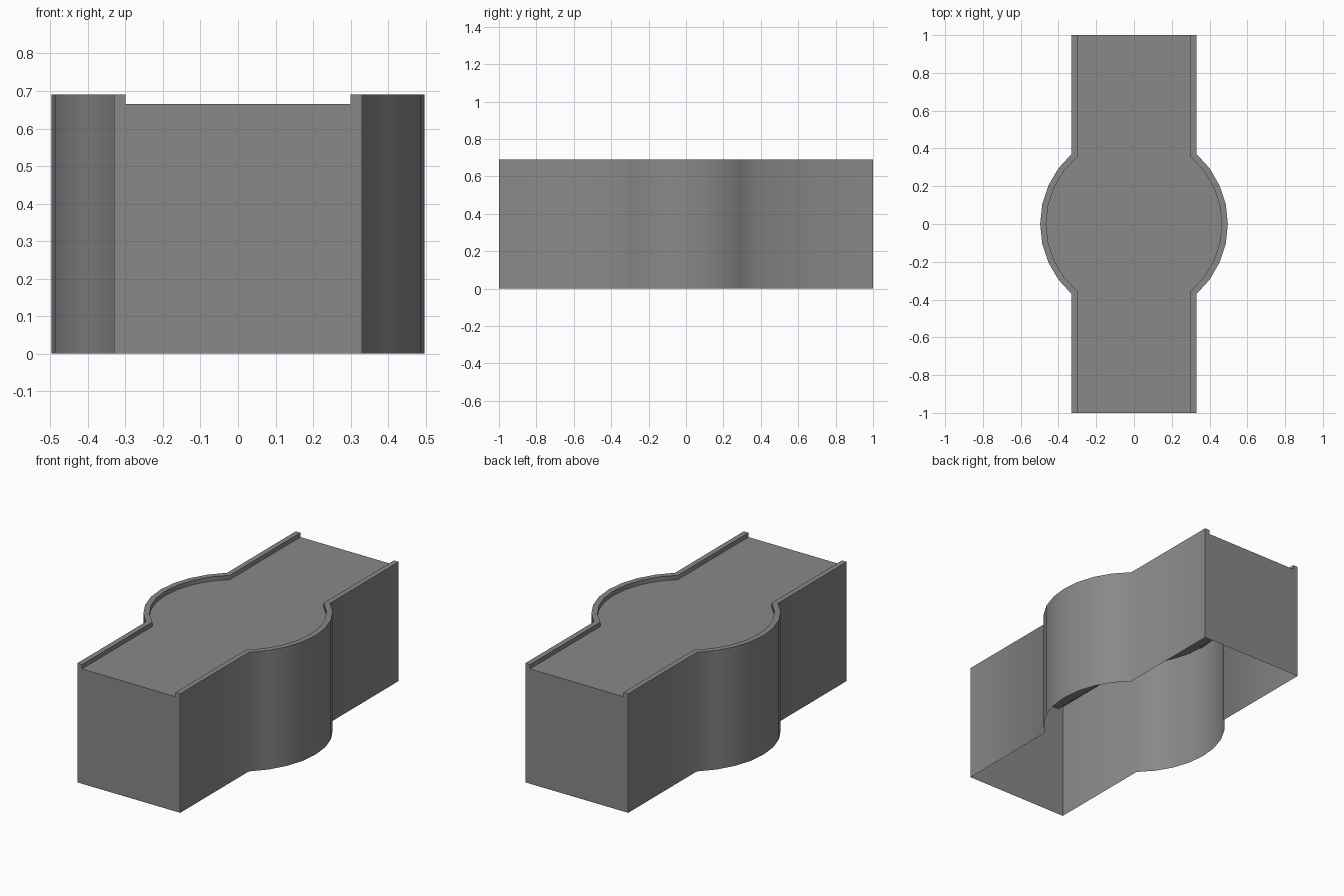
import bpy, bmesh
from math import acos, sin, cos, radians

if "Cube" in bpy.data.objects:
    bpy.data.objects.remove(bpy.data.objects["Cube"])

TOP, DECK = 0.69, 0.665     # rim height, deck height
SEGS = 8                    # flats in each round bulge


def side_path(half_width, radius):
    """Right-hand edge in plan: straight, arc bulge, straight."""
    end = acos(half_width / radius)
    arc = [-end + 2 * end * i / SEGS for i in range(SEGS + 1)]
    return ([(half_width, -1.0)]
            + [(radius * cos(a), radius * sin(a)) for a in arc]
            + [(half_width, 1.0)])


outer = side_path(0.33, 0.497)
inner = side_path(0.30, 0.465)

# Loft one cross-section (wall, rim, deck, rim, wall) along the length; underside stays open
bm = bmesh.new()
sections = []
for (ox, oy), (ix, iy) in zip(outer, inner):
    right = [(ox, oy, 0), (ox, oy, TOP), (ix, iy, TOP), (ix, iy, DECK)]
    left = [(-x, y, z) for x, y, z in reversed(right)]
    sections.append([bm.verts.new(p) for p in right + left])

for s, t in zip(sections, sections[1:]):
    for k in range(len(s) - 1):
        bm.faces.new((s[k], t[k], t[k + 1], s[k + 1]))

# Flat end walls
bm.faces.new(sections[0])
bm.faces.new(sections[-1][::-1])

mesh = bpy.data.meshes.new("bulged_platform")
bm.to_mesh(mesh)
bm.free()
platform = bpy.data.objects.new("bulged_platform", mesh)
bpy.context.collection.objects.link(platform)

# Dark grey finish
grey = bpy.data.materials.new("dark_grey")
grey.diffuse_color = (0.25, 0.25, 0.25, 1)
grey.use_nodes = True
grey.node_tree.nodes["Principled BSDF"].inputs["Base Color"].default_value = grey.diffuse_color
mesh.materials.append(grey)

# Smooth along the walls, crisp at rim and ends
bpy.context.view_layer.objects.active = platform
platform.select_set(True)
bpy.ops.object.shade_smooth_by_angle(angle=radians(50))
